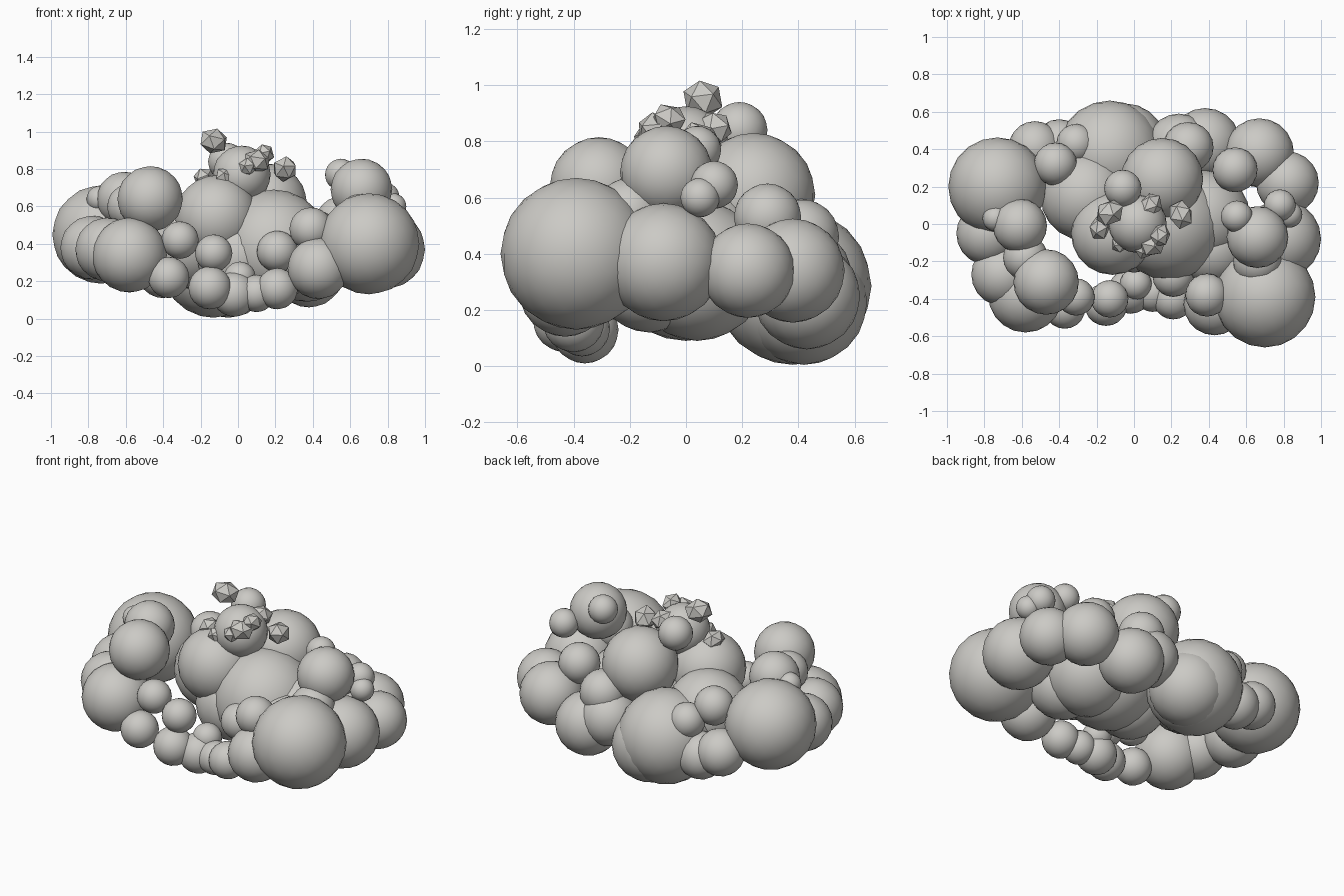
import bpy

default_cube = bpy.data.objects.get("Cube")
if default_cube:
    bpy.data.objects.remove(default_cube, do_unlink=True)


def make_material(name, colour):
    material = bpy.data.materials.new(name)
    material.use_nodes = True
    material.diffuse_color = colour
    material.node_tree.nodes["Principled BSDF"].inputs["Base Color"].default_value = colour
    return material


stone = make_material("warm_grey", (.6, .59, .56, 1))


def ball(name, x, y, z, radius, detail):
    bpy.ops.mesh.primitive_ico_sphere_add(subdivisions=detail, radius=radius, location=(x, y, z))
    part = bpy.context.object
    part.name = name
    part.data.materials.append(stone)
    return part


def puff(name, x, y, z, radius):
    """Smooth rounded lump of the cloud."""
    ball(name, x, y, z, radius, 3)
    bpy.ops.object.shade_smooth()


def crystal(name, x, y, z, radius, turn):
    """Faceted shard with flat sides, slightly stretched."""
    part = ball(name, x, y, z, radius, 1)
    part.scale.x = 1.2
    part.rotation_euler = (turn, turn / 2, turn * 2)


# Central body and head
puff("body_front_left", .19, 0, .39, .3)
puff("body_front_right", -.115, -.05, .545, .222)
puff("body_underside", 0, -.04, .33, .22)
puff("body_back_left", .15, .24, .61, .22)
puff("body_back_right", -.26, .15, .4, .24)
puff("body_left_shoulder", .37, .04, .34, .25)
puff("body_left_underside", .42, -.13, .32, .2)
puff("head", .02, 0, .77, .155)
puff("head_back_bump", -.06, .19, .84, .1)

# Back row
puff("back_centre_big_lump", -.13, .38, .285, .28)
puff("back_centre_left_lump", -.05, .42, .23, .225)
puff("back_left_lump", .38, .43, .25, .19)
puff("back_left_middle_lump", .24, .42, .32, .17)
puff("back_left_upper_lump", .29, .41, .46, .135)
puff("back_left_corner_lump", .67, .38, .34, .185)
puff("back_left_inner_lump", .54, .29, .53, .12)
puff("back_right_outer_lump", -.53, .41, .3, .14)
puff("back_right_lower_lump", -.4, .42, .25, .14)
puff("back_right_upper_lump", -.31, .43, .45, .105)
puff("back_right_inner_lump", -.42, .32, .53, .115)

# Left flank
puff("left_front_big_lump", .7, -.39, .4, .27)
puff("left_middle_lump", .79, -.08, .37, .21)
puff("left_rear_lump", .82, .22, .34, .168)
puff("left_tower_lump", .66, -.07, .69, .165)
puff("left_tower_top_bump", .55, .04, .77, .085)
puff("left_tower_back_bump", .78, .1, .645, .085)
puff("left_tower_side_bump", .83, .05, .6, .07)
puff("left_tower_base_lump", .66, -.2, .54, .13)

# Right flank
puff("right_rear_big_lump", -.73, .2, .45, .263)
puff("right_middle_lump", -.78, -.05, .38, .17)
puff("right_front_outer_lump", -.7, -.27, .37, .17)
puff("right_front_big_lump", -.58, -.38, .34, .2)
puff("right_front_top_lump", -.47, -.31, .64, .175)
puff("right_middle_top_lump", -.61, -.01, .64, .145)
puff("right_link_lump", -.58, -.18, .6, .12)
puff("right_side_bump", -.74, .03, .64, .07)

# Front row
puff("front_right_upper_lump", -.31, -.39, .42, .1)
puff("front_right_lower_lump", -.37, -.45, .22, .11)
puff("front_centre_right_upper_lump", -.13, -.4, .35, .1)
puff("front_centre_right_lower_lump", -.15, -.43, .165, .115)
puff("front_centre_lump", -.02, -.36, .13, .12)
puff("front_centre_upper_lump", .01, -.32, .22, .085)
puff("front_centre_left_lump", .1, -.37, .135, .1)
puff("front_left_lump", .21, -.4, .16, .11)
puff("front_left_upper_lump", .21, -.28, .36, .11)
puff("front_left_outer_lump", .43, -.43, .27, .165)
puff("front_left_outer_upper_lump", .39, -.38, .48, .115)

# Shards hovering around the head
crystal("crystal_top", -.13, .06, .95, .07, .3)
crystal("crystal_left", .25, .05, .8, .068, .9)
crystal("crystal_back_left", .09, .1, .85, .06, .5)
crystal("crystal_front_left", .14, -.06, .88, .055, .7)
crystal("crystal_front", .1, -.11, .84, .065, .2)
crystal("crystal_front_low", .05, -.13, .81, .05, .8)
crystal("crystal_right", -.18, -.02, .75, .058, .6)
crystal("crystal_front_right", -.07, -.1, .76, .05, .4)
